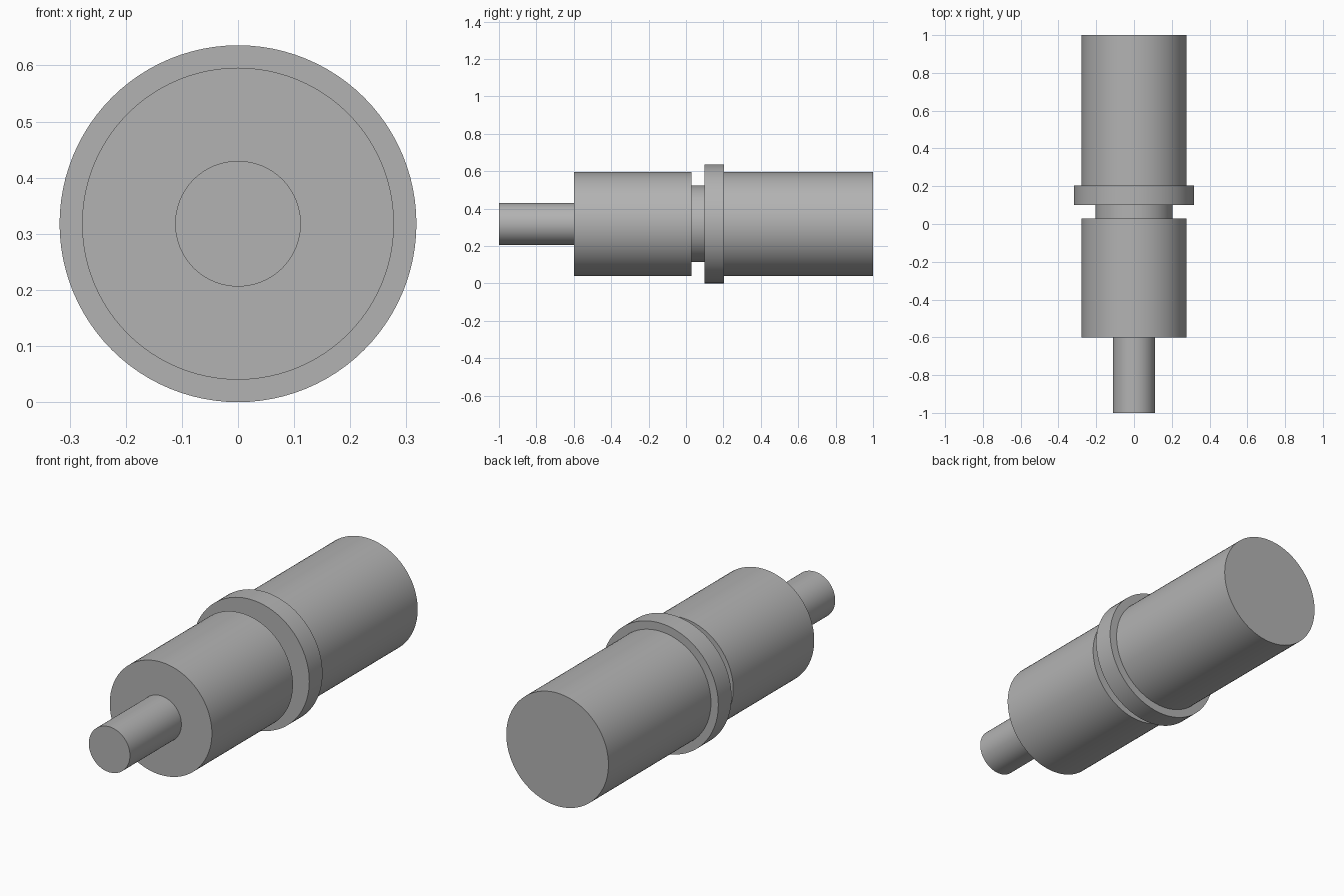
import bpy
import math

cube = bpy.data.objects.get("Cube")
if cube:
    bpy.data.objects.remove(cube, do_unlink=True)

AXIS_Z = 0.318

# Single plain grey for the whole shaft
grey = bpy.data.materials.new("plain_grey")
grey.use_nodes = True
colour = (0.45, 0.45, 0.45, 1.0)
grey.diffuse_color = colour
grey.node_tree.nodes["Principled BSDF"].inputs["Base Color"].default_value = colour


def cylinder(name, radius, start, end):
    """Round section lying along y, from start to end."""
    bpy.ops.mesh.primitive_cylinder_add(
        vertices=96, radius=radius, depth=end - start,
        location=(0, (start + end) / 2, AXIS_Z),
        rotation=(math.pi / 2, 0, 0))
    obj = bpy.context.object
    obj.name = name
    obj.data.materials.append(grey)
    bpy.ops.object.shade_smooth_by_angle(angle=math.radians(30))
    return obj


# Stepped sections, front to back
cylinder("front_pin", 0.112, -1.0, -0.6)
cylinder("front_body", 0.278, -0.6, 0.03)
cylinder("groove_neck", 0.205, 0.03, 0.1)
cylinder("flange", AXIS_Z, 0.1, 0.203)
cylinder("rear_body", 0.278, 0.203, 1.0)
